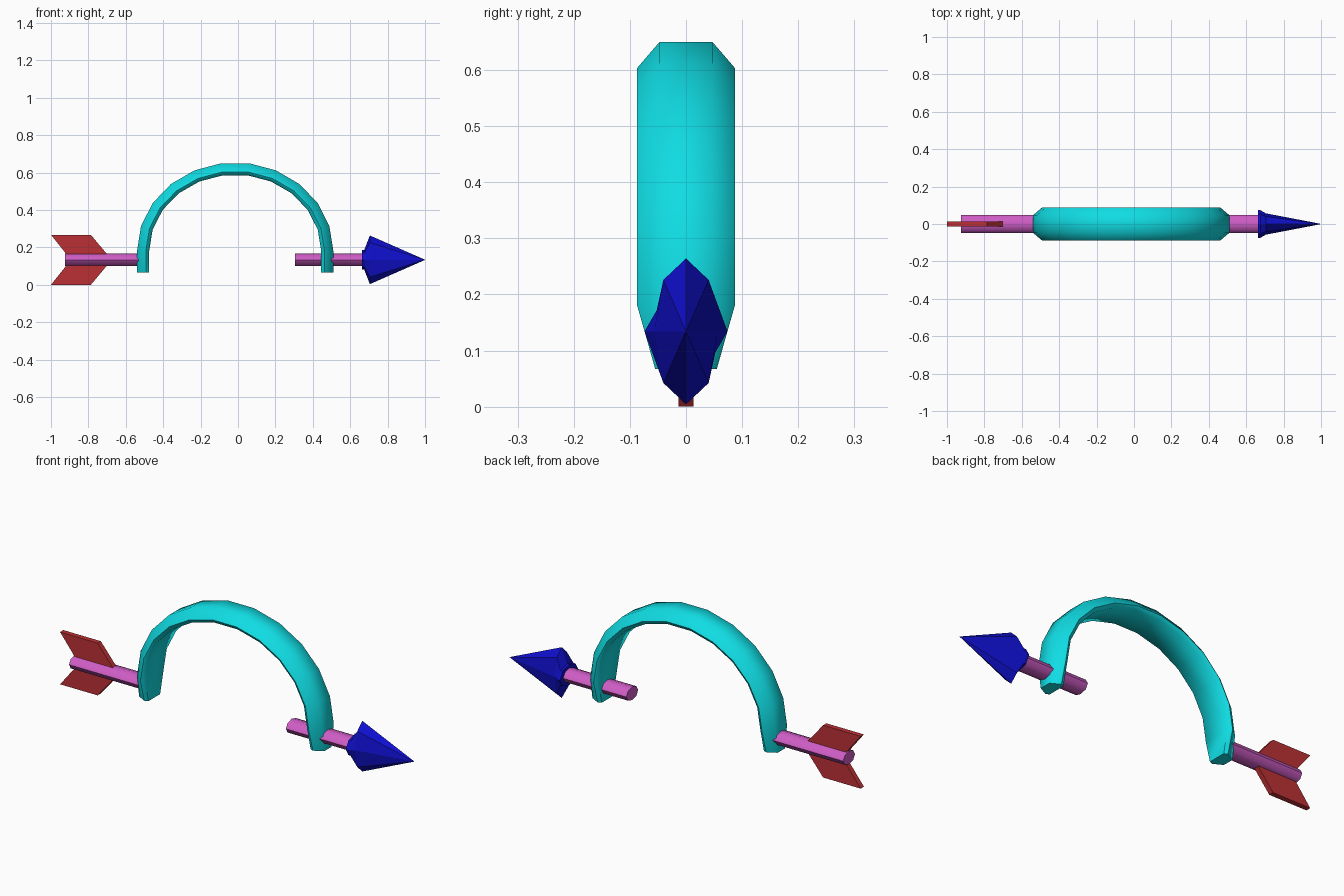
import bpy, bmesh
from math import sin, cos, pi, radians

cube = bpy.data.objects.get("Cube")
if cube:
    bpy.data.objects.remove(cube, do_unlink=True)


def material(name, rgb):
    m = bpy.data.materials.new(name)
    m.use_nodes = True
    m.diffuse_color = (*rgb, 1)
    m.node_tree.nodes["Principled BSDF"].inputs["Base Color"].default_value = (*rgb, 1)
    return m


TEAL = material("teal", (0.005, 0.72, 0.77))
PINK = material("pink", (0.62, 0.11, 0.56))
BLUE = material("blue", (0.005, 0.005, 0.62))
RED = material("red", (0.5, 0.03, 0.035))
AXIS_Z = 0.134


def loft(name, rings, mat, smooth=None):
    """Skin closed rings of points into a capped solid."""
    bm = bmesh.new()
    loops = [[bm.verts.new(p) for p in ring] for ring in rings]
    n = len(rings[0])
    for a, b in zip(loops, loops[1:]):
        for i in range(n):
            j = (i + 1) % n
            bm.faces.new((a[i], a[j], b[j], b[i]))
    bm.faces.new(loops[0])
    bm.faces.new(loops[-1])
    bmesh.ops.remove_doubles(bm, verts=bm.verts, dist=0.0001)
    bmesh.ops.recalc_face_normals(bm, faces=bm.faces)
    mesh = bpy.data.meshes.new(name)
    bm.to_mesh(mesh)
    bm.free()
    mesh.materials.append(mat)
    ob = bpy.data.objects.new(name, mesh)
    bpy.context.collection.objects.link(ob)
    if smooth:
        bpy.ops.object.select_all(action='DESELECT')
        ob.select_set(True)
        bpy.context.view_layer.objects.active = ob
        bpy.ops.object.shade_smooth_by_angle(angle=radians(smooth))
    return ob


def oval(x, ry, rz, sides=8):
    """Ring around the arrow's axis."""
    return [(x, ry * cos(2 * pi * i / sides), AXIS_Z + rz * sin(2 * pi * i / sides))
            for i in range(sides)]


# Headband: bevelled section swept over an arch, with tapered ends
half = [(0, 0.047), (0.047, 0.087), (0.065, 0.075)]
section = half + [(d, -w) for d, w in reversed(half)]
SEGMENTS = 11


def band_ring(angle, z_shift=0, taper=1):
    c, s = cos(angle), sin(angle)
    return [(-0.015 + (0.525 - d) * c, w * taper, 0.18 + z_shift + (0.475 - d) * s)
            for d, w in section]


rings = [band_ring(0, -0.113, 0.63)]
rings += [band_ring(pi * i / SEGMENTS) for i in range(SEGMENTS + 1)]
rings += [band_ring(pi, -0.113, 0.63)]
loft("headband", rings, TEAL, 60)

# Shaft halves, leaving the gap under the arch
for name, x0, x1 in (("rear_shaft", -0.925, -0.5), ("front_shaft", 0.305, 0.67)):
    loft(name, [oval(x0, 0.048, 0.034), oval(x1, 0.048, 0.034)], PINK, 50)

# Arrowhead with its thin collar
loft("arrowhead", [oval(0.663, 0.074, 0.053), oval(0.675, 0.074, 0.053),
                   oval(0.705, 0.057, 0.13), oval(1.0, 0.0005, 0.0005)], BLUE)

# Swept feathers above and below the shaft
for name, side in (("upper_feather", 1), ("lower_feather", -1)):
    outline = [(-1, 0.134), (-0.787, 0.134), (-0.69, 0.018), (-0.908, 0.018)]
    loft(name, [[(x, y, AXIS_Z + side * h) for x, h in outline]
                for y in (-0.013, 0.013)], RED)
